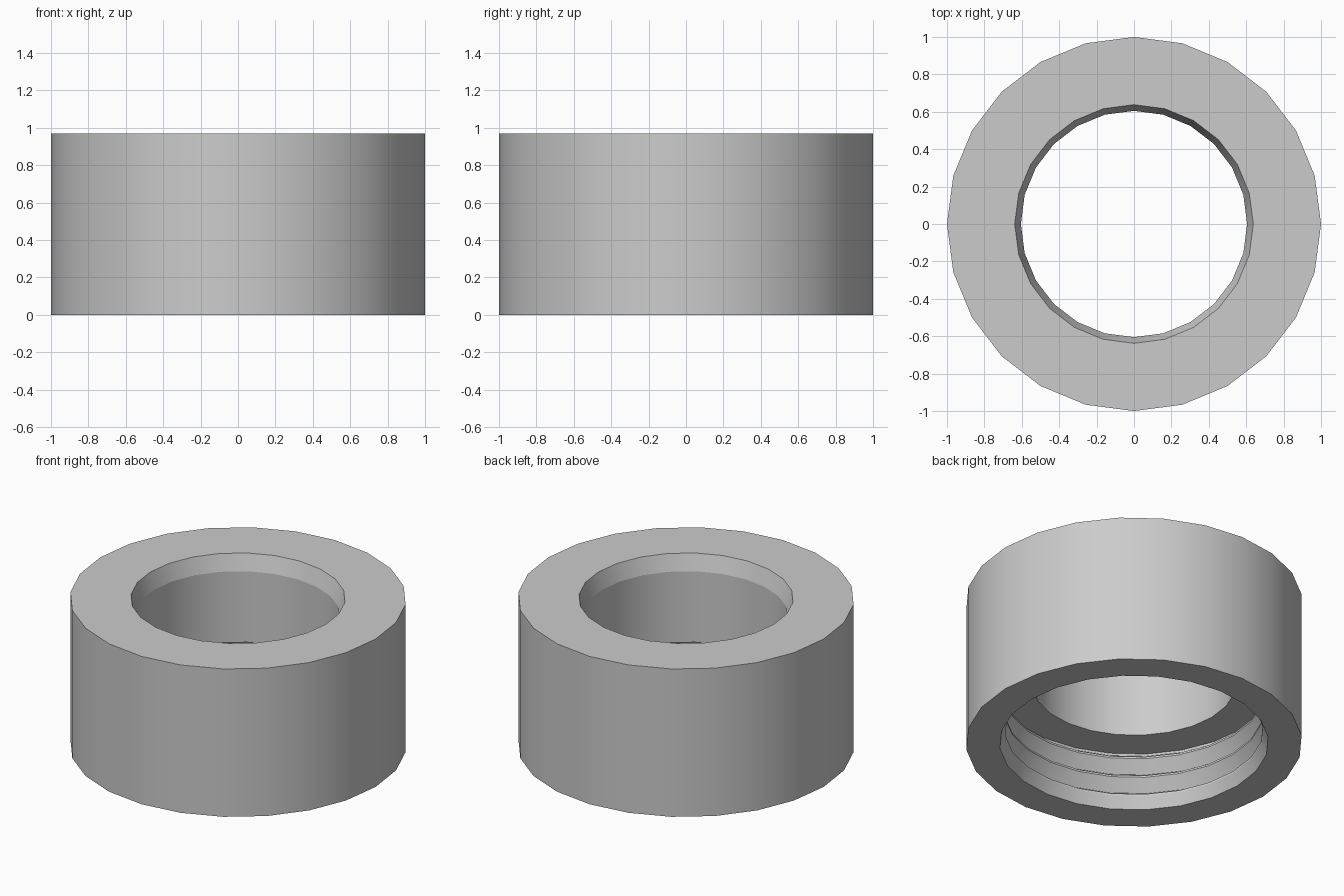
import bpy, bmesh, math

cube = bpy.data.objects.get("Cube")
if cube:
    bpy.data.objects.remove(cube, do_unlink=True)

SIDES = 24
HEIGHT = 0.97
LEDGE = 0.40
PITCH = 0.128

grey = bpy.data.materials.new("plain grey")
grey.use_nodes = True
colour = (0.6, 0.6, 0.6, 1)
grey.diffuse_color = colour
grey.node_tree.nodes["Principled BSDF"].inputs["Base Color"].default_value = colour

# Closed cross-section (radius, z): outer wall, chamfered bore, ledge
profile = [(1, 0), (1, HEIGHT), (0.638, HEIGHT), (0.605, 0.865), (0.605, LEDGE), (0.83, LEDGE)]
# Internal thread ridges, from the ledge down to the mouth
for i in reversed(range(3)):
    crest = 0.08 + i * PITCH
    profile += [(0.825, crest + 0.045), (0.768, crest + 0.008), (0.768, crest - 0.004)]
profile.append((0.80, 0))

# Revolve the cross-section into a ring
bm = bmesh.new()
rings = []
for s in range(SIDES):
    a = 2 * math.pi * s / SIDES
    rings.append([bm.verts.new((r * math.cos(a), r * math.sin(a), z)) for r, z in profile])
for s in range(SIDES):
    here, after = rings[s], rings[(s + 1) % SIDES]
    for i in range(len(profile)):
        j = (i + 1) % len(profile)
        bm.faces.new((here[i], after[i], after[j], here[j]))
bmesh.ops.recalc_face_normals(bm, faces=bm.faces)

mesh = bpy.data.meshes.new("threaded_collar")
bm.to_mesh(mesh)
bm.free()
mesh.materials.append(grey)
collar = bpy.data.objects.new("threaded_collar", mesh)
bpy.context.collection.objects.link(collar)

# Smooth round walls, crisp chamfer and thread edges
bpy.context.view_layer.objects.active = collar
collar.select_set(True)
bpy.ops.object.shade_smooth_by_angle(angle=math.radians(16.5))
